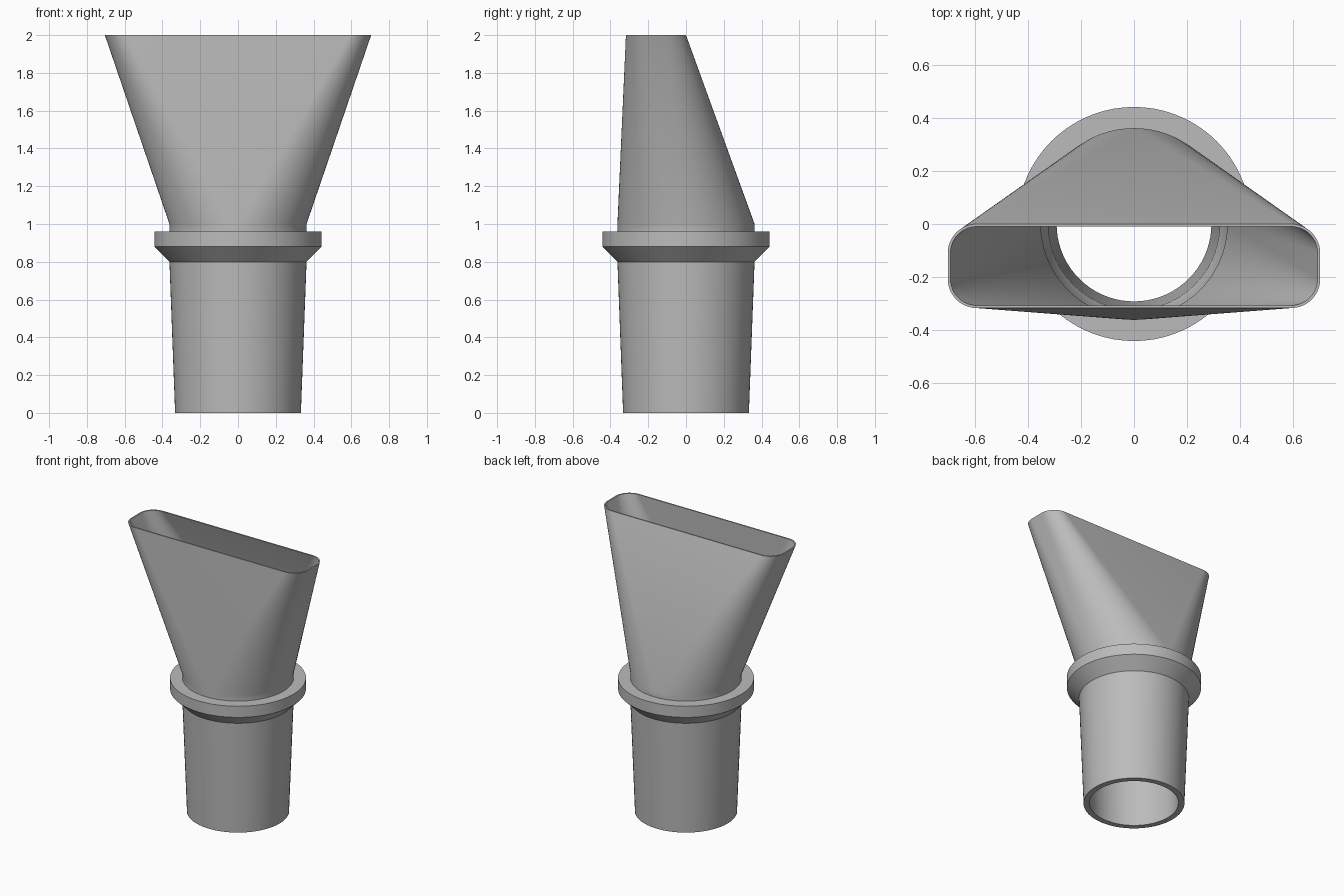
import bpy, bmesh
from math import cos, sin, radians, pi

cube = bpy.data.objects.get("Cube")
if cube:
    bpy.data.objects.remove(cube, do_unlink=True)

STEPS = 18  # segments per quarter turn

grey = bpy.data.materials.new("plain grey")
grey.use_nodes = True
COLOUR = (0.5, 0.5, 0.5, 1)
grey.diffuse_color = COLOUR
grey.node_tree.nodes["Principled BSDF"].inputs["Base Color"].default_value = COLOUR


def rounded_loop(half_x, y_min, y_max, radius, z):
    """Four corner arcs; with zero straight length this is a circle."""
    mid, half_y = (y_min + y_max) / 2, (y_max - y_min) / 2
    points = []
    for quarter, (sx, sy) in enumerate(((1, 1), (-1, 1), (-1, -1), (1, -1))):
        for step in range(STEPS + 1):
            a = (quarter + step / STEPS) * pi / 2
            points.append((sx * (half_x - radius) + radius * cos(a),
                           mid + sy * (half_y - radius) + radius * sin(a), z))
    return points


def circle(r, z):
    return rounded_loop(r, -r, r, r, z)


def loft(name, loops):
    """Skin a run of matching loops, up the outside and down the inside."""
    bm = bmesh.new()
    rings = [[bm.verts.new(p) for p in loop] for loop in loops]
    n = len(rings[0])
    for low, high in zip(rings, rings[1:]):
        for i in range(n):
            j = (i + 1) % n
            bm.faces.new((low[i], low[j], high[j], high[i]))
    bmesh.ops.remove_doubles(bm, verts=bm.verts, dist=1e-5)
    mesh = bpy.data.meshes.new(name)
    bm.to_mesh(mesh)
    bm.free()
    obj = bpy.data.objects.new(name, mesh)
    bpy.context.collection.objects.link(obj)
    mesh.materials.append(grey)
    bpy.ops.object.select_all(action='DESELECT')
    obj.select_set(True)
    bpy.context.view_layer.objects.active = obj
    bpy.ops.object.shade_smooth_by_angle(angle=radians(30))
    return obj


# Tapered connector tube: bore, bottom rim, outside wall
loft("connector_tube", [circle(0.325, 0.8), circle(0.293, 0),
                        circle(0.333, 0), circle(0.363, 0.8)])

# Stop collar with a sloped underside
loft("stop_collar", [circle(0.363, 0.8), circle(0.443, 0.88),
                     circle(0.443, 0.96), circle(0.363, 0.96)])

# Flat nozzle: round neck blending into a wide slot, with a thin wall
WALL = 0.01
loft("flat_nozzle", [
    circle(0.363, 0.96), circle(0.363, 1.0),
    rounded_loop(0.705, -0.318, 0, 0.11, 2),
    rounded_loop(0.705 - WALL, -0.318 + WALL, -WALL, 0.11 - WALL, 2),
    circle(0.353, 1.0), circle(0.353, 0.88), circle(0.325, 0.8)])
